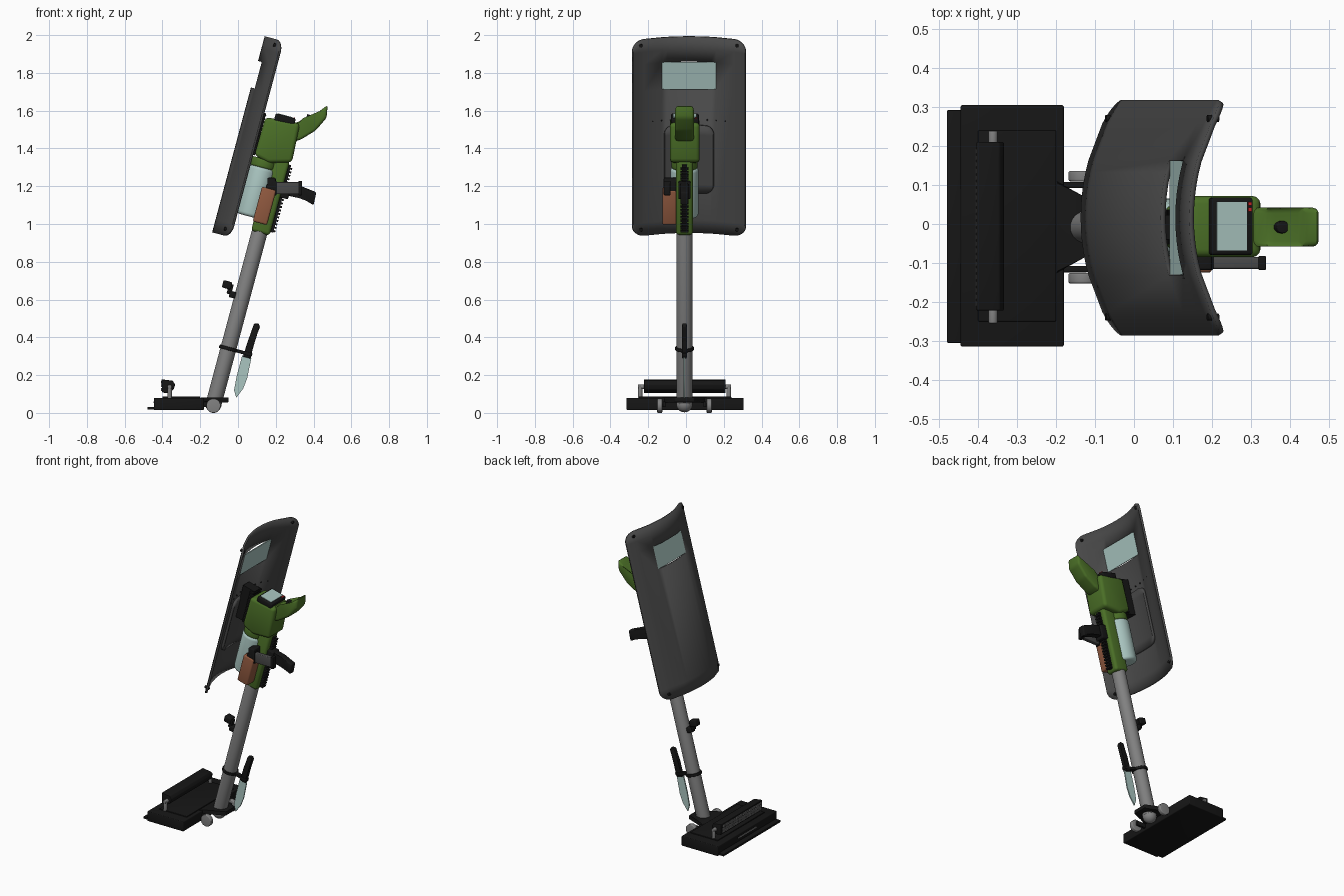
import bpy, bmesh
from math import radians, sqrt, pi
from mathutils import Matrix, Vector

if "Cube" in bpy.data.objects:
    bpy.data.objects.remove(bpy.data.objects["Cube"])

# Tilted frame: local z runs up the tube, local x points to the handle side
CY = -0.008
TILT = Matrix.Translation((-0.13, CY, 0.045)) @ Matrix.Rotation(radians(15), 4, 'Y')
WORLD = Matrix.Identity(4)


def material(name, rgb):
    m = bpy.data.materials.new(name)
    m.diffuse_color = (*rgb, 1)
    m.use_nodes = True
    m.node_tree.nodes["Principled BSDF"].inputs["Base Color"].default_value = m.diffuse_color
    return m


BLACK = material("black", (0.008, 0.008, 0.008))
DARK = material("dark_grey", (0.065, 0.065, 0.065))
STEEL = material("steel", (0.22, 0.22, 0.22))
GREEN = material("green", (0.07, 0.16, 0.02))
COPPER = material("copper", (0.28, 0.1, 0.05))
PALE = material("pale_glass", (0.4, 0.56, 0.53))
RED = material("red", (0.6, 0.02, 0.02))


def finish(name, bm, mat, frame):
    bmesh.ops.recalc_face_normals(bm, faces=bm.faces[:])
    me = bpy.data.meshes.new(name)
    bm.to_mesh(me)
    bm.free()
    me.polygons.foreach_set("use_smooth", [True] * len(me.polygons))
    me.set_sharp_from_angle(angle=radians(35))
    ob = bpy.data.objects.new(name, me)
    bpy.context.collection.objects.link(ob)
    ob.matrix_world = frame
    if mat:
        me.materials.append(mat)
    return ob


def add_box(bm, x, y, z):
    c = Vector(((x[0] + x[1]) / 2, (y[0] + y[1]) / 2, (z[0] + z[1]) / 2))
    d = (x[1] - x[0], y[1] - y[0], z[1] - z[0], 1)
    bmesh.ops.create_cube(bm, size=1, matrix=Matrix.Translation(c) @ Matrix.Diagonal(d))


def soften(bm, r, seg=3, edges=None):
    if r:
        bmesh.ops.bevel(bm, geom=edges or bm.edges[:], offset=r, segments=seg,
                        profile=0.5, affect='EDGES', clamp_overlap=True)


def box(name, x, y, z, mat, frame=TILT, r=0.0):
    bm = bmesh.new()
    add_box(bm, x, y, z)
    soften(bm, r)
    return finish(name, bm, mat, frame)


def prism(name, pts, y, mat, frame=TILT, r=0.0):
    """Profile in x-z, extruded along y."""
    bm = bmesh.new()
    a, b = [[bm.verts.new((px, yy, pz)) for px, pz in pts] for yy in y]
    bm.faces.new(a)
    bm.faces.new(b[::-1])
    for i in range(len(pts)):
        j = (i + 1) % len(pts)
        bm.faces.new((a[i], b[i], b[j], a[j]))
    soften(bm, r)
    return finish(name, bm, mat, frame)


def cyl(name, c, r, h, mat, frame=TILT, axis='Z', bevel=0.0, r2=None, n=32):
    bm = bmesh.new()
    rot = {'Z': WORLD, 'X': Matrix.Rotation(pi / 2, 4, 'Y'), 'Y': Matrix.Rotation(pi / 2, 4, 'X')}[axis]
    bmesh.ops.create_cone(bm, cap_ends=True, segments=n, radius1=r, radius2=r2 or r, depth=h,
                          matrix=Matrix.Translation(c) @ rot)
    soften(bm, bevel, 4, [e for e in bm.edges if any(len(f.verts) > 4 for f in e.link_faces)])
    return finish(name, bm, mat, frame)


def rail(name, x, xt, z, half, mat):
    """Toothed mounting rail: bar at x, teeth filling xt."""
    bm = bmesh.new()
    add_box(bm, x, (-half * 0.7, half * 0.7), z)
    k = int((z[1] - z[0]) / 0.019)
    for i in range(k):
        add_box(bm, xt, (-half, half), (z[0] + i * 0.019 + 0.004, z[0] + i * 0.019 + 0.014))
    return finish(name, bm, mat, TILT)


# ---- Shield: curved sheet with rounded corners and a window
YS, R = 0.024, 0.53


def arc(y):
    return R - sqrt(R * R - y * y)


def sheet(name, half, s0, s1, rows, rad, x, thick, mat, hole=None):
    ys = sorted(set([-half + rad * (1 - k) for k in (1, .98, .9, .75, .55, .3, 0)]
                    + [-0.145 + 0.029 * i for i in range(11) if abs(-0.145 + 0.029 * i) < half - rad]))
    ys = sorted(set(ys + [-y for y in ys]))
    ys = [y for i, y in enumerate(ys) if i == 0 or y - ys[i - 1] > 1e-5]
    bm, cols = bmesh.new(), []
    for y in ys:
        q = max(0, abs(y) - (half - rad))
        cut = rad - sqrt(max(0, rad * rad - q * q))
        cols.append([bm.verts.new((x + arc(y), YS + y, s)) for s in [s0 + cut] + rows + [s1 - cut]])
    for i in range(len(ys) - 1):
        for j in range(len(rows) + 1):
            if hole and j == hole[1] and abs(ys[i] + ys[i + 1]) / 2 < hole[0]:
                continue
            q = (cols[i][j], cols[i + 1][j], cols[i + 1][j + 1], cols[i][j + 1])
            bm.faces.new(q)
    ob = finish(name, bm, mat, TILT)
    m = ob.modifiers.new("thickness", 'SOLIDIFY')
    m.thickness, m.offset = thick, 0
    return ob


sheet("shield", 0.299, 0.878, 1.953, [0.95, 1.672, 1.817, 1.885], 0.06, -0.236, 0.013, DARK, (0.145, 2))
sheet("shield_back_pad", 0.13, 1.1, 1.47, [1.15, 1.42], 0.045, -0.222, 0.018, DARK)
box("shield_window", (-0.218, -0.212), (YS - 0.146, YS + 0.146), (1.67, 1.819), PALE)
for sy in (-1, 1):
    for s in (0.914, 1.922):
        cyl("shield_bolt", (-0.236 + arc(0.255), YS + sy * 0.255, s), 0.009, 0.03, BLACK, axis='X', n=12)
for i in range(9):
    cyl("shield_rivet", (-0.229 + arc(abs(i - 4) * 0.048), YS + (i - 4) * 0.048, 1.5), 0.004, 0.008,
        BLACK, axis='X', n=8)
rail("shield_mount_rail", (-0.215, -0.13), (-0.155, -0.126), (1.33, 1.56), 0.045, BLACK)

# ---- Body housing, display and rear handle
prism("upper_body", [(-0.132, 1.33), (-0.05, 1.31), (0.07, 1.345), (0.058, 1.555), (-0.128, 1.54)],
      (-0.077, 0.08), GREEN, r=0.02)
prism("lower_body", [(-0.045, 0.94), (0.056, 0.94), (0.058, 1.35), (-0.05, 1.35)],
      (-0.045, 0.045), GREEN, r=0.017)
prism("rear_handle", [(0.03, 1.552), (0.075, 1.575), (0.141, 1.645), (0.174, 1.688), (0.186, 1.62),
                      (0.147, 1.54), (0.085, 1.475), (0.03, 1.44)], (-0.05, 0.05), GREEN, r=0.014)
box("display_frame", (-0.08, 0.03), (-0.072, 0.076), (1.535, 1.574), BLACK, r=0.008)
box("display_screen", (-0.068, 0.012), (-0.06, 0.064), (1.57, 1.577), PALE)
for y in (0.045, 0.06):
    box("display_lamp", (0.016, 0.025), (y - 0.005, y + 0.005), (1.57, 1.578), RED)
cyl("handle_knob", (0.098, 0, 1.588), 0.016, 0.05, BLACK, bevel=0.003, n=20)

# ---- Tank, battery and rear rail
cyl("tank", (-0.072, 0, 1.145), 0.074, 0.27, PALE, bevel=0.018)
cyl("tank_cap", (-0.072, 0, 1.3), 0.07, 0.05, GREEN, bevel=0.012)
box("battery", (-0.05, 0.028), (-0.117, -0.04), (0.99, 1.18), COPPER, r=0.01)
box("battery_latch", (-0.03, 0.01), (-0.11, -0.04), (1.175, 1.2), BLACK, r=0.004)
rail("rear_rail", (0.05, 0.07), (0.062, 0.08), (0.96, 1.33), 0.02, BLACK)

# ---- Pistol grip and side light module
prism("pistol_grip", [(0.23, 1.235), (0.335, 1.2), (0.415, 1.168), (0.4, 1.1), (0.357, 1.125),
                      (0.325, 1.145), (0.24, 1.15)], (CY - 0.021, CY + 0.021), BLACK, WORLD, r=0.008)
box("grip_clamp", (0.055, 0.1), (-0.032, 0.032), (1.15, 1.24), BLACK, r=0.006)
box("side_module", (0.195, 0.335), (-0.115, -0.085), (1.158, 1.222), DARK, WORLD, r=0.005)
for x in (0.19, 0.325):
    box("module_end", (x - 0.006, x + 0.014), (-0.118, -0.082), (1.152, 1.228), BLACK, WORLD, r=0.004)
box("module_bracket", (0.155, 0.2), (-0.118, -0.045), (1.17, 1.245), BLACK, WORLD, r=0.006)

# ---- Tube, clip and knife
cyl("tube", (0, 0, 0.485), 0.042, 0.95, STEEL, bevel=0.004)
box("clip_base", (-0.07, -0.035), (-0.022, 0.022), (0.57, 0.605), BLACK, r=0.005)
box("clip_arm", (-0.085, -0.06), (-0.014, 0.014), (0.585, 0.64), BLACK, r=0.004)
box("clip_head", (-0.118, -0.07), (-0.024, 0.024), (0.61, 0.65), BLACK, r=0.006)
cyl("knife_strap", (0, 0, 0.306), 0.05, 0.018, BLACK, bevel=0.004)
box("knife_strap_arm", (0.04, 0.13), (-0.014, 0.014), (0.297, 0.315), BLACK, r=0.003)
prism("knife_handle", [(0.085, 0.285), (0.127, 0.285), (0.122, 0.38), (0.132, 0.46), (0.12, 0.475),
                       (0.097, 0.468), (0.09, 0.38)], (-0.012, 0.012), BLACK, r=0.004)
prism("knife_blade", [(0.08, 0.29), (0.13, 0.29), (0.137, 0.18), (0.13, 0.12), (0.108, 0.065),
                      (0.086, 0.1), (0.08, 0.18)], (-0.004, 0.004), PALE)

# ---- Floor head: base, lip, neck, wheels
box("head_base", (-0.445, -0.18), (-0.315, 0.305), (0.015, 0.08), BLACK, WORLD, r=0.005)
box("head_lip", (-0.48, -0.43), (-0.305, 0.292), (0.018, 0.032), BLACK, WORLD, r=0.003)
box("head_top_panel", (-0.4, -0.2), (-0.25, 0.24), (0.075, 0.086), BLACK, WORLD, r=0.003)
box("head_front_slot", (-0.447, -0.44), (-0.1, 0.09), (0.052, 0.06), STEEL, WORLD)
bm = bmesh.new()
lo, hi = [[bm.verts.new((x, CY + y, z)) for x, y in
           ((-0.2, -0.12), (-0.13, -0.075), (-0.05, -0.05), (-0.05, 0.05), (-0.13, 0.075), (-0.2, 0.12))]
          for z in (0.056, 0.082)]
bm.faces.new(lo)
bm.faces.new(hi)
for i in range(6):
    j = (i + 1) % 6
    bm.faces.new((lo[i], lo[j], hi[j], hi[i]))
soften(bm, 0.004, 2)
finish("head_neck", bm, BLACK, WORLD)
bm = bmesh.new()
bmesh.ops.create_uvsphere(bm, u_segments=28, v_segments=14, radius=0.043,
                          matrix=Matrix.Translation((-0.13, CY, 0.046)))
finish("neck_joint", bm, STEEL, WORLD)
for s in (-1, 1):
    cyl("wheel", (-0.13, CY + s * 0.131, 0.038), 0.038, 0.027, STEEL, WORLD, 'Y', 0.005)
    box("wheel_arm", (-0.2, -0.118), (CY + s * 0.108 - 0.008, CY + s * 0.108 + 0.008), (0.03, 0.06),
        BLACK, WORLD, r=0.004)
    # Lamp bar bracket
    cyl("lamp_post", (-0.362, CY + s * 0.235, 0.11), 0.012, 0.07, STEEL, WORLD, bevel=0.004, n=16)
    cyl("lamp_pivot", (-0.362, CY + s * 0.227, 0.138), 0.012, 0.04, STEEL, WORLD, 'Y', 0.004, n=16)

# ---- Lamp bar with a grid of lenses
prism("lamp_bar", [(-0.402, 0.108), (-0.37, 0.104), (-0.34, 0.125), (-0.333, 0.15), (-0.345, 0.17),
                   (-0.405, 0.178)], (-0.222, 0.21), BLACK, WORLD, r=0.004)
bm = bmesh.new()
for j in range(3):
    for i in range(24):
        y, z = CY - 0.196 + i * 0.017, 0.124 + j * 0.019
        add_box(bm, (-0.407, -0.4), (y - 0.006, y + 0.006), (z - 0.007, z + 0.007))
finish("lamp_lenses", bm, STEEL, WORLD)
